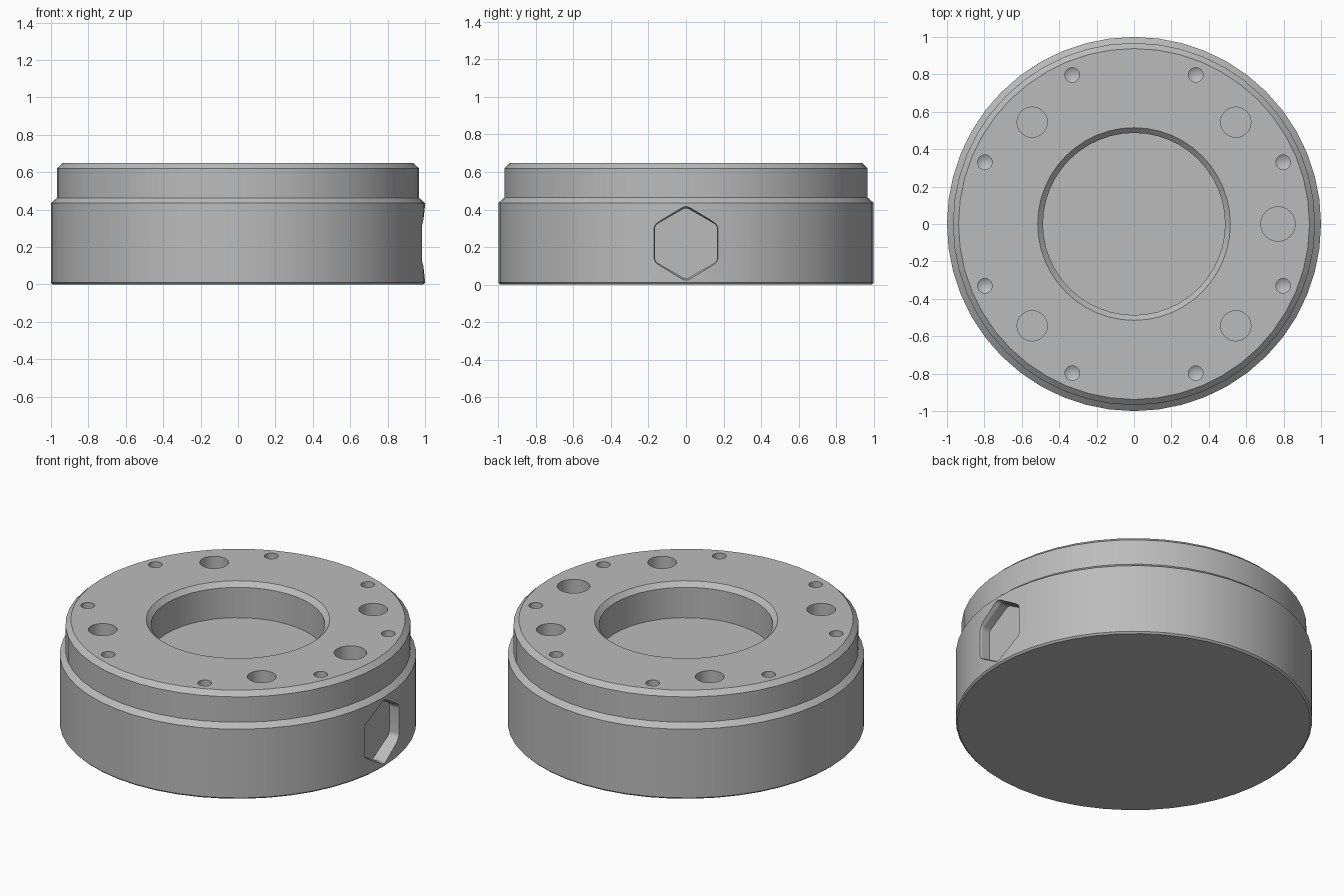
import bpy, bmesh, math
from mathutils import Vector

if "Cube" in bpy.data.objects:
    bpy.data.objects.remove(bpy.data.objects["Cube"], do_unlink=True)

TOP = 0.648

steel = bpy.data.materials.new("grey_metal")
steel.use_nodes = True
GREY = (0.5, 0.5, 0.5, 1)
steel.diffuse_color = GREY
steel.node_tree.nodes["Principled BSDF"].inputs["Base Color"].default_value = GREY


def loft(bm, rings, tip=None):
    """Skin closed rings of points; cap the ends, or close on a tip point."""
    loops = [[bm.verts.new(p) for p in ring] for ring in rings]
    n = len(loops[0])
    for a, b in zip(loops, loops[1:]):
        for i in range(n):
            j = (i + 1) % n
            bm.faces.new((a[i], a[j], b[j], b[i]))
    bm.faces.new(loops[-1])
    if tip is None:
        bm.faces.new(loops[0][::-1])
    else:
        t = bm.verts.new(tip)
        for i in range(n):
            bm.faces.new((t, loops[0][(i + 1) % n], loops[0][i]))


def circle(r, z, n, cx=0, cy=0):
    return [Vector((cx + r * math.cos(2 * math.pi * i / n),
                    cy + r * math.sin(2 * math.pi * i / n), z)) for i in range(n)]


def hexagon(x, flat, fillet, cz=0.22, steps=4):
    """Rounded hexagon with a corner up, in a plane facing +x."""
    pts = []
    reach = (flat - fillet) / math.cos(math.pi / 6)
    for k in range(6):
        mid = math.radians(90 + 60 * k)
        for s in range(steps + 1):
            a = mid + math.radians(60 * s / steps - 30)
            pts.append(Vector((x, reach * math.cos(mid) + fillet * math.cos(a),
                               cz + reach * math.sin(mid) + fillet * math.sin(a))))
    return pts


def make_object(name, bm):
    bmesh.ops.recalc_face_normals(bm, faces=bm.faces)
    mesh = bpy.data.meshes.new(name)
    bm.to_mesh(mesh)
    bm.free()
    mesh.materials.append(steel)
    obj = bpy.data.objects.new(name, mesh)
    bpy.context.collection.objects.link(obj)
    return obj


# Round body: stepped, chamfered wall and central recess in one turned profile
profile = [(0.99, 0), (1, 0.01), (1, 0.435), (0.968, 0.463), (0.968, 0.62),
           (0.938, TOP), (0.515, TOP), (0.487, 0.62), (0.487, 0.432)]
bm = bmesh.new()
loft(bm, [circle(r, z, 48) for r, z in profile])
body = make_object("flange_body", bm)

# Cutter holding every hole
bm = bmesh.new()

# Flat-bottomed large holes, the one beside the pocket slightly wider
for deg in (0, 45, 135, 225, 315):
    a = math.radians(deg)
    r = 0.092 if deg == 0 else 0.081
    loft(bm, [circle(r, z, 24, 0.77 * math.cos(a), 0.77 * math.sin(a))
              for z in (TOP - 0.2, TOP + 0.05)])

# Small drilled holes with conical ends
for k in range(8):
    a = math.radians(22.5 + 45 * k)
    cx, cy = 0.863 * math.cos(a), 0.863 * math.sin(a)
    loft(bm, [circle(0.039, z, 24, cx, cy) for z in (TOP - 0.15, TOP + 0.05)],
         tip=(cx, cy, TOP - 0.175))

# Hexagonal side pocket with a softened rim
loft(bm, [hexagon(0.92, 0.166, 0.035), hexagon(0.972, 0.166, 0.035),
          hexagon(1.0, 0.176, 0.045), hexagon(1.05, 0.176, 0.045)])
cutter = make_object("hole_cutter", bm)
cutter.hide_render = True

# Cut, tidy up and shade
cut = body.modifiers.new("holes", "BOOLEAN")
cut.operation = "DIFFERENCE"
cut.solver = "EXACT"
cut.object = cutter
bpy.ops.object.select_all(action="DESELECT")
body.select_set(True)
bpy.context.view_layer.objects.active = body
bpy.ops.object.modifier_apply(modifier=cut.name)
bpy.data.objects.remove(cutter, do_unlink=True)
bpy.ops.object.shade_smooth_by_angle(angle=math.radians(18))
